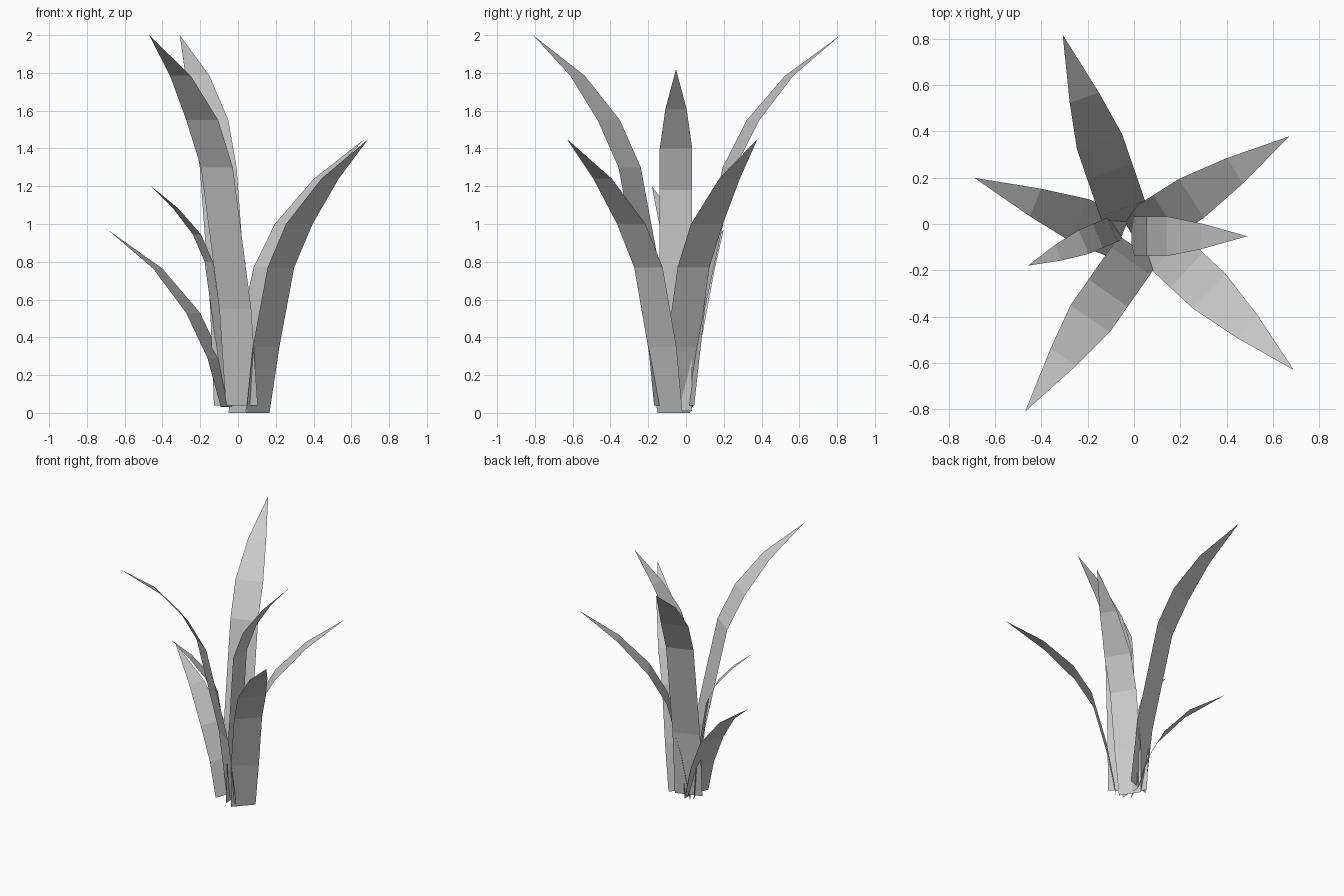
import bpy, math

if "Cube" in bpy.data.objects:
    bpy.data.objects.remove(bpy.data.objects["Cube"])


def leaf(name, base, angle, half_width, profile, base_ratio=1.0):
    """Flat pointed blade: profile is (distance outwards, height) from base to tip."""
    a = math.radians(angle)
    dx, dy = math.cos(a), math.sin(a)
    n = len(profile)
    verts, faces = [], []
    for i, (s, z) in enumerate(profile):
        cx, cy = base[0] + dx * s, base[1] + dy * s
        if i == n - 1:                       # pointed tip
            verts.append((cx, cy, z))
            break
        w = half_width
        if i == n - 2:
            w *= 0.65
        elif i == 0:
            w *= base_ratio
        verts += [(cx - dy * w, cy + dx * w, z), (cx + dy * w, cy - dx * w, z)]
    for i in range(n - 2):
        k = 2 * i
        faces.append((k, k + 1, k + 3, k + 2))
    k = 2 * (n - 2)
    faces.append((k, k + 1, k + 2))
    mesh = bpy.data.meshes.new(name)
    mesh.from_pydata(verts, [], faces)
    obj = bpy.data.objects.new(name, mesh)
    bpy.context.collection.objects.link(obj)
    return obj


# Shared bend profiles
tall = [(0, .04), (.06, .55), (.23, 1.30), (.365, 1.55), (.567, 1.785), (.855, 2.0)]
medium = [(0, 0), (.06, .35), (.167, .77), (.30, 1.0), (.523, 1.24), (.80, 1.45)]

# Two tall leaves, back and front
leaf("tall_leaf_back", (-.03, .01), 109, .103, tall)
leaf("tall_leaf_front", (.02, -.11), 235, .103, tall)

# Two medium leaves on the right
leaf("medium_leaf_back", (-.005, -.05), 32.4, .1, medium, .85)
leaf("medium_leaf_front", (.105, -.085), -43, .103, medium, .88)

# Upright leaf leaning straight to the right
leaf("upright_leaf", (-.01, -.053), 0, .086,
     [(0, .01), (.02, .5), (.065, 1.18), (.15, 1.40), (.30, 1.61), (.50, 1.82)])

# Low arching leaf and narrow leaf on the left
leaf("low_leaf", (-.055, -.057), 158, .099,
     [(0, .035), (.075, .29), (.197, .53), (.40, .765), (.685, .97)])
leaf("narrow_leaf", (-.07, -.015), 203, .056,
     [(0, .03), (.025, .35), (.092, .80), (.16, .945), (.28, 1.08), (.423, 1.2)])
